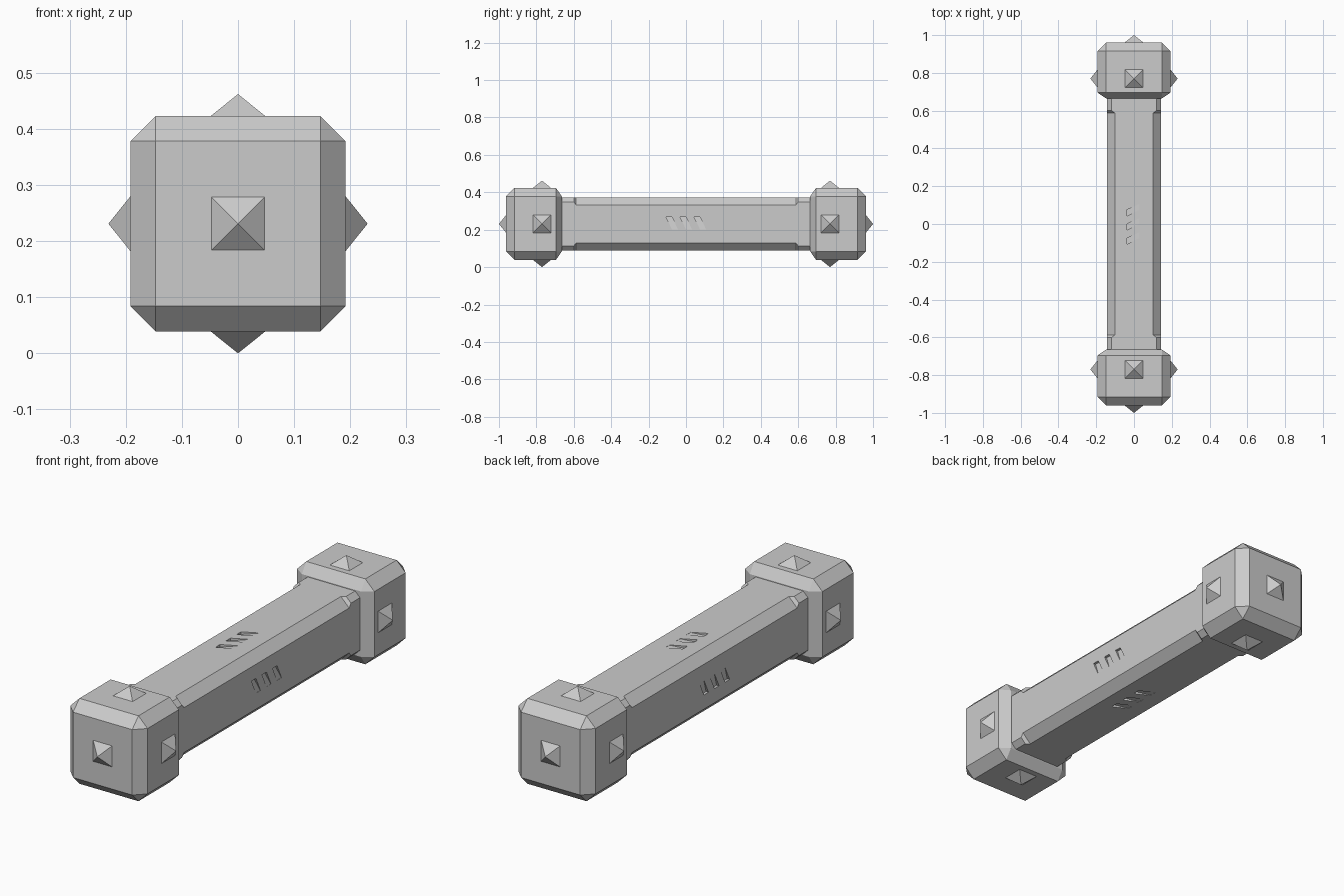
import bpy, bmesh, math
from mathutils import Matrix, Vector

if "Cube" in bpy.data.objects:
    bpy.data.objects.remove(bpy.data.objects["Cube"])

CZ = 0.231                       # height of the long axis
AXIS = Matrix.Translation((0, 0, CZ))


def finish(bm, name):
    bmesh.ops.recalc_face_normals(bm, faces=bm.faces)
    bm.transform(AXIS)
    me = bpy.data.meshes.new(name)
    bm.to_mesh(me)
    bm.free()
    ob = bpy.data.objects.new(name, me)
    bpy.context.collection.objects.link(ob)
    return ob


def octagon(h, c):
    k = h - c
    return [(h, -k), (h, k), (k, h), (-k, h), (-h, k), (-h, -k), (-k, -h), (k, -h)]


# Shaft: chamfered square bar, narrower chamfers near the heads
def make_shaft():
    bm = bmesh.new()
    rings = []
    for y, c in [(-0.68, 0.024), (-0.6, 0.024), (-0.587, 0.041),
                 (0.587, 0.041), (0.6, 0.024), (0.68, 0.024)]:
        rings.append([bm.verts.new((x, y, z)) for x, z in octagon(0.142, c)])
    for a, b in zip(rings, rings[1:]):
        for i in range(8):
            j = (i + 1) % 8
            bm.faces.new((a[i], a[j], b[j], b[i]))
    bm.faces.new(rings[0])
    bm.faces.new(rings[-1])
    return finish(bm, "shaft")


# Slanted ramped notches, three on each long side
def make_notches():
    bm = bmesh.new()
    for q in range(4):
        rot = Matrix.Rotation(q * math.pi / 2, 4, 'Y')
        for n in (-1, 0, 1):
            cut = []
            for u, s, d in [(0.033, -0.016, 0.012), (-0.033, 0.016, 0.001)]:
                for w, x in [(-0.016, 0.142 - d), (0.016, 0.142 - d),
                             (0.016, 0.16), (-0.016, 0.16)]:
                    cut.append(bm.verts.new(rot @ Vector((x, n * 0.075 + s + w, u + 0.004))))
            for f in [(0, 1, 2, 3), (4, 5, 6, 7), (0, 1, 5, 4),
                      (1, 2, 6, 5), (2, 3, 7, 6), (3, 0, 4, 7)]:
                bm.faces.new([cut[i] for i in f])
    ob = finish(bm, "notch_cutter")
    ob.hide_render = True
    return ob


# Head: block with all edges chamfered
def make_head(side, name):
    bm = bmesh.new()
    h, k = 0.192, 0.147
    for y in (0.695, 0.917):
        for x, z in octagon(h, h - k):
            bm.verts.new((x, side * y, z))
    for y in (0.664, 0.962):
        for x in (-k, k):
            for z in (-k, k):
                bm.verts.new((x, side * y, z))
    bmesh.ops.convex_hull(bm, input=bm.verts[:])
    bmesh.ops.dissolve_limit(bm, angle_limit=0.02, verts=bm.verts[:], edges=bm.edges[:])
    return finish(bm, name)


# Pyramid studs: four round the head and one on its end
def make_studs(side, name):
    bm = bmesh.new()

    def stud(mat):
        b = 0.051
        base = [bm.verts.new(mat @ Vector(p)) for p in
                [(-b, -b, -0.002), (b, -b, -0.002), (b, b, -0.002), (-b, b, -0.002)]]
        tip = bm.verts.new(mat @ Vector((0, 0, 0.039)))
        bm.faces.new(base)
        for i in range(4):
            bm.faces.new((base[i], base[(i + 1) % 4], tip))

    for q in range(4):
        stud(Matrix.Translation((0, side * 0.77, 0)) @ Matrix.Rotation(q * math.pi / 2, 4, 'Y')
             @ Matrix.Translation((0, 0, 0.192)))
    stud(Matrix.Rotation(-side * math.pi / 2, 4, 'X') @ Matrix.Translation((0, 0, 0.961)))
    return finish(bm, name)


shaft = make_shaft()
cutter = make_notches()
mod = shaft.modifiers.new("notches", 'BOOLEAN')
mod.operation = 'DIFFERENCE'
mod.solver = 'EXACT'
mod.object = cutter
bpy.context.view_layer.objects.active = shaft
bpy.ops.object.modifier_apply(modifier=mod.name)
bpy.data.objects.remove(cutter)

for side, label in ((-1, "front"), (1, "back")):
    make_head(side, label + "_head")
    make_studs(side, label + "_studs")
